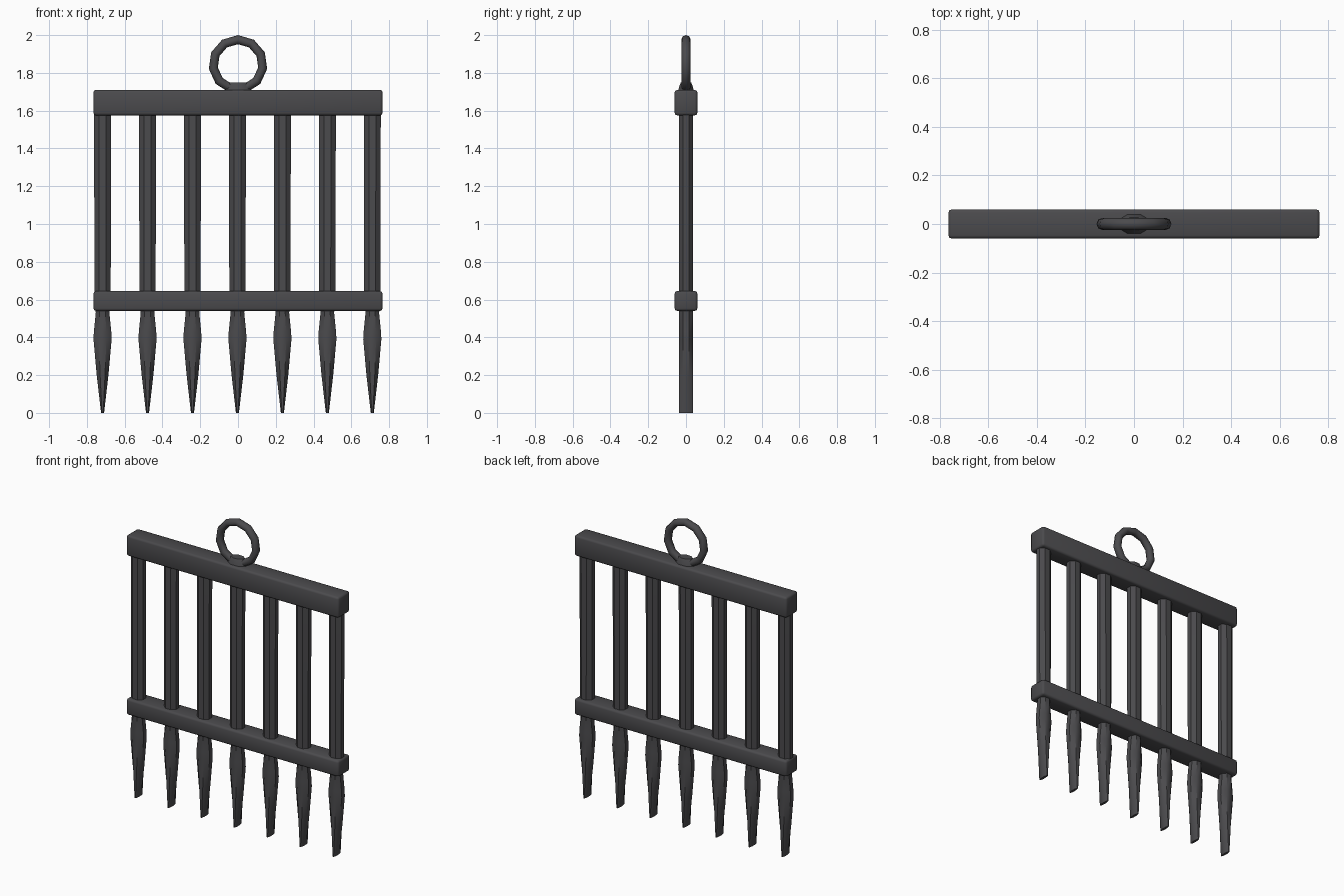
import bpy, bmesh, math

if "Cube" in bpy.data.objects:
    bpy.data.objects.remove(bpy.data.objects["Cube"])

iron = bpy.data.materials.new("dark iron")
iron.use_nodes = True
colour = (0.07, 0.069, 0.074, 1)
iron.diffuse_color = colour
bsdf = iron.node_tree.nodes["Principled BSDF"]
bsdf.inputs["Base Color"].default_value = colour
bsdf.inputs["Roughness"].default_value = 0.7


def finish(bm, name, angle=40):
    bmesh.ops.recalc_face_normals(bm, faces=bm.faces)
    mesh = bpy.data.meshes.new(name)
    bm.to_mesh(mesh)
    bm.free()
    mesh.materials.append(iron)
    obj = bpy.data.objects.new(name, mesh)
    bpy.context.collection.objects.link(obj)
    bpy.ops.object.select_all(action='DESELECT')
    obj.select_set(True)
    bpy.context.view_layer.objects.active = obj
    bpy.ops.object.shade_smooth_by_angle(angle=math.radians(angle))
    return obj


def loft(bm, rings):
    """Skin a list of equal-sized point rings and cap both ends."""
    loops = [[bm.verts.new(p) for p in ring] for ring in rings]
    for a, b in zip(loops, loops[1:]):
        for i in range(len(a)):
            j = (i + 1) % len(a)
            bm.faces.new((a[i], a[j], b[j], b[i]))
    bm.faces.new(loops[0])
    bm.faces.new(loops[-1])


def octagon(x, y, z, half_x, half_y):
    """Eight-sided section whose flats touch the given half sizes."""
    k = 1 / math.cos(math.pi / 8)
    angles = [math.pi / 8 + i * math.pi / 4 for i in range(8)]
    return [(x + half_x * k * math.cos(a), y + half_y * k * math.sin(a), z)
            for a in angles]


# Upright bars, each flared and then flattened to a chisel point
bar_profile = [(0.0, 0.008, 0.036), (0.2, 0.031, 0.037), (0.39, 0.048, 0.038),
               (0.43, 0.046, 0.038), (0.53, 0.036, 0.037), (0.6, 0.043, 0.037),
               (1.65, 0.045, 0.037)]
for n in range(7):
    bm = bmesh.new()
    x = (n - 3) * 0.238 - 0.003
    loft(bm, [octagon(x, 0, z, hx, hy) for z, hx, hy in bar_profile])
    finish(bm, f"spiked_bar_{n + 1}")


# Bevelled cross rails
def rail(name, low, high, half_y):
    bm = bmesh.new()
    bmesh.ops.create_cube(bm, size=1)
    for v in bm.verts:
        v.co.x *= 1.53
        v.co.y *= 2 * half_y
        v.co.z = (low + high) / 2 + v.co.z * (high - low)
    bmesh.ops.bevel(bm, geom=bm.edges[:], offset=0.013, segments=2,
                    profile=0.5, affect='EDGES')
    finish(bm, name, 50)


rail("top_rail", 1.575, 1.71, 0.06)
rail("lower_rail", 0.54, 0.645, 0.06)

# Collar seating the ring on the top rail
bm = bmesh.new()
loft(bm, [octagon(0, 0, z, hx, hy) for z, hx, hy in
          [(1.69, 0.07, 0.043), (1.725, 0.06, 0.037), (1.75, 0.042, 0.027)]])
finish(bm, "ring_collar")

# Hanging ring
bm = bmesh.new()
SIDES, SECTION = 11, 8
grid = []
for i in range(SIDES):
    a = math.pi / 2 + math.tau * i / SIDES
    loop = []
    for j in range(SECTION):
        b = math.tau * j / SECTION
        r = 0.132 + 0.024 * math.cos(b)
        loop.append(bm.verts.new((r * math.cos(a), 0.025 * math.sin(b),
                                  1.844 + r * math.sin(a))))
    grid.append(loop)
for i in range(SIDES):
    for j in range(SECTION):
        k, m = (i + 1) % SIDES, (j + 1) % SECTION
        bm.faces.new((grid[i][j], grid[k][j], grid[k][m], grid[i][m]))
finish(bm, "hanging_ring", 60)
